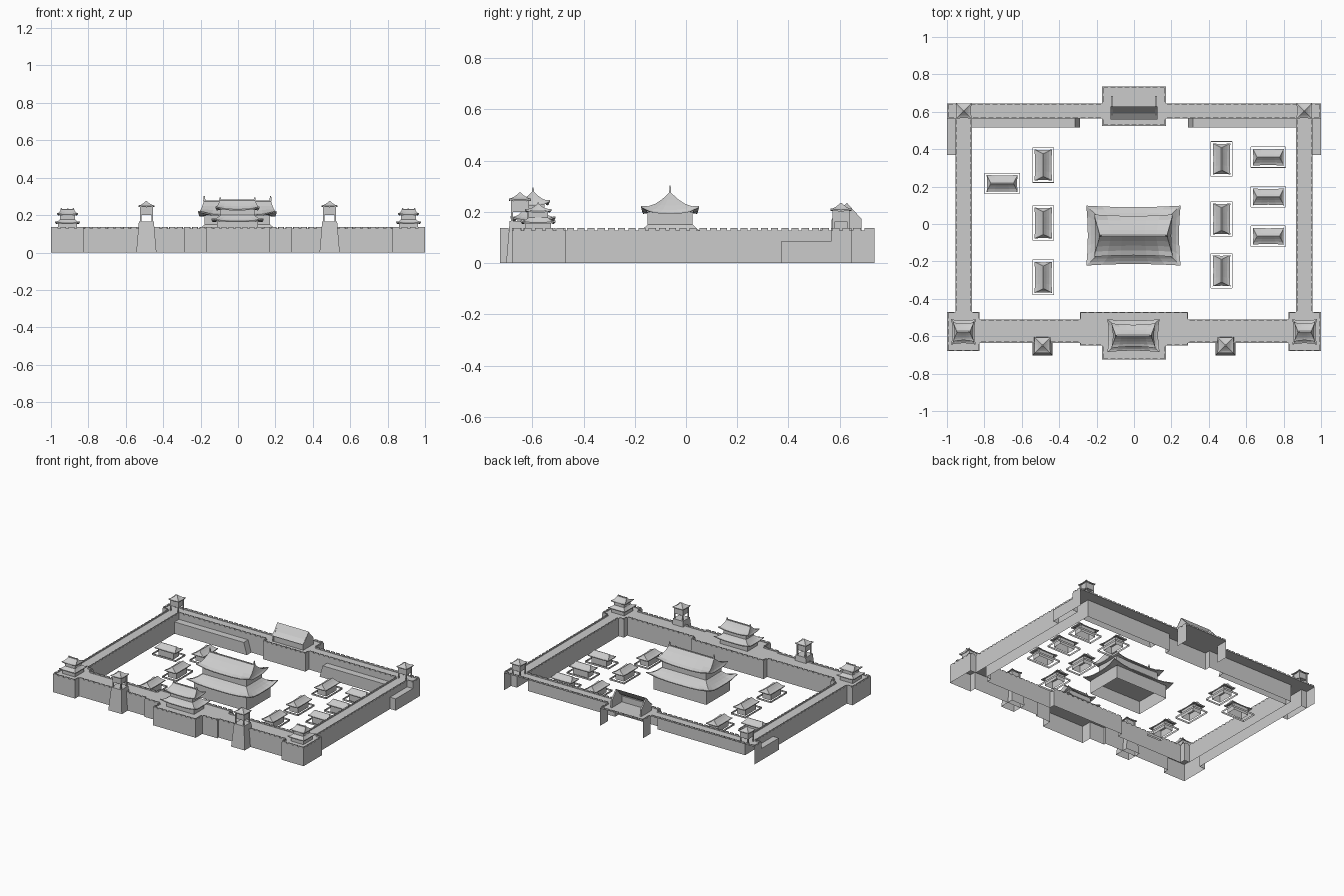
import bpy, bmesh
from mathutils import Vector

cube = bpy.data.objects.get("Cube")
if cube:
    bpy.data.objects.remove(cube, do_unlink=True)

stone = bpy.data.materials.new("pale_grey")
stone.use_nodes = True
GREY = (0.6, 0.6, 0.6, 1)
stone.diffuse_color = GREY
stone.node_tree.nodes["Principled BSDF"].inputs["Base Color"].default_value = GREY


def finish(bm, name, recalc=True):
    if recalc:
        bmesh.ops.recalc_face_normals(bm, faces=bm.faces[:])
    mesh = bpy.data.meshes.new(name)
    bm.to_mesh(mesh)
    bm.free()
    mesh.materials.append(stone)
    obj = bpy.data.objects.new(name, mesh)
    bpy.context.collection.objects.link(obj)
    return obj


def add_box(bm, x0, x1, y0, y1, z0, z1, taper=1.0, bottom=False):
    """Box with an open underside; the top may be narrowed."""
    cx, cy = (x0 + x1) / 2, (y0 + y1) / 2
    corners = [(x0, y0), (x1, y0), (x1, y1), (x0, y1)]
    low = [bm.verts.new((x, y, z0)) for x, y in corners]
    high = [bm.verts.new((cx + (x - cx) * taper, cy + (y - cy) * taper, z1)) for x, y in corners]
    for i in range(4):
        j = (i + 1) % 4
        bm.faces.new((low[i], low[j], high[j], high[i]))
    bm.faces.new(high)
    if bottom:
        bm.faces.new(low[::-1])


def centred(bm, x, y, hx, hy, z0, z1, **kw):
    add_box(bm, x - hx, x + hx, y - hy, y + hy, z0, z1, **kw)


def add_roof(bm, x, y, z0, z1, eave, top, lift=0.02, bow=0.008, rings=4, n=6):
    """Hipped roof with concave slopes and upswept corners."""
    def ring(t, hx, hy, z):
        out = []
        for k in range(4):
            for i in range(n):
                s = -1 + 2 * i / n
                a = bow * (1 - t) * (1 - s * s)
                px, py = [(s * hx, a - hy), (hx - a, s * hy),
                          (-s * hx, hy - a), (a - hx, -s * hy)][k]
                up = lift * (1 - t) ** 2 * abs(s) ** 3
                out.append(bm.verts.new((x + px, y + py, z + up)))
        return out

    loops = [ring(0.5, eave[0] * 0.8, eave[1] * 0.8, z0)]
    loops.append(ring(0, eave[0], eave[1], z0 - 0.003))
    for r in range(rings + 1):
        t = r / rings
        loops.append(ring(t, eave[0] + (top[0] - eave[0]) * t, eave[1] + (top[1] - eave[1]) * t,
                          z0 + 0.003 + (z1 - z0 - 0.003) * t ** 1.5))
    for a, b in zip(loops, loops[1:]):
        for i in range(len(a)):
            j = (i + 1) % len(a)
            bm.faces.new((a[i], a[j], b[j], b[i]))
    bm.faces.new(loops[-1])


# ---- Fortress wall: half outlines on the +x side, mirrored to closed loops ----
DECK = 0.125
outer_half = [(.17, -.725), (.17, -.65), (.29, -.65), (.29, -.635), (.825, -.635), (.825, -.68),
              (1, -.68), (1, -.47), (.955, -.47), (.955, .565), (1, .565), (1, .645),
              (.17, .645), (.17, .735)]
inner_half = [(.29, -.47), (.29, -.51), (.825, -.51), (.825, -.47), (.867, -.47),
              (.867, .565), (.17, .565), (.17, .525)]


def full_loop(half):
    return half + [(-x, y) for x, y in reversed(half)]


outer, inner = full_loop(outer_half), full_loop(inner_half)
bm = bmesh.new()
rim = []
for loop in (outer, inner):
    low = [bm.verts.new((x, y, 0)) for x, y in loop]
    high = [bm.verts.new((x, y, DECK)) for x, y in loop]
    for i in range(len(loop)):
        j = (i + 1) % len(loop)
        rim.append(bm.edges.new((high[i], high[j])))
        # the rear outside face is left open
        if loop is outer and min(loop[i][1], loop[j][1]) > 0.6:
            if loop[i][1] == loop[j][1]:
                continue
        order = (low[i], low[j], high[j], high[i])
        bm.faces.new(order if loop is outer else order[::-1])
deck = bmesh.ops.triangle_fill(bm, edges=rim, use_beauty=True, normal=(0, 0, 1))
for f in deck["geom"]:
    if isinstance(f, bmesh.types.BMFace):
        f.normal_update()
        if f.normal.z < 0:
            f.normal_flip()
finish(bm, "fortress_wall", recalc=False)

# ---- Battlements along both edges of the walkway ----
bm = bmesh.new()
THICK, PITCH = 0.007, 0.04
for loop, side in ((outer, 1), (inner, -1)):
    for i, start in enumerate(loop):
        a, b = Vector(start), Vector(loop[(i + 1) % len(loop)])
        length = (b - a).length
        along = (b - a).normalized()
        inward = Vector((-along.y, along.x)) * side * THICK
        count = max(1, round(length / PITCH))
        step = length / count
        for k in range(count):
            p = a + along * step * (k + 0.15)
            q = a + along * step * (k + 0.85) + inward
            add_box(bm, min(p.x, q.x), max(p.x, q.x), min(p.y, q.y), max(p.y, q.y),
                    DECK, DECK + 0.011)
        # low kerb below the merlons
        q = b + inward
        add_box(bm, min(a.x, q.x), max(a.x, q.x), min(a.y, q.y), max(a.y, q.y), DECK, DECK + 0.003)
finish(bm, "battlements")

# ---- Lower ledges inside the rear wall and outside the rear corners ----
bm = bmesh.new()
for s in (-1, 1):
    pts = [(.29, 0), (.315, .085), (.867, .085), (.867, 0)]
    front = [bm.verts.new((s * x, .515, z)) for x, z in pts]
    back = [bm.verts.new((s * x, .565, z)) for x, z in pts]
    bm.faces.new(front)
    for i in range(2):
        bm.faces.new((front[i], front[i + 1], back[i + 1], back[i]))
    x0, x1 = sorted((s * .955, s * 1))
    add_box(bm, x0, x1, .37, .565, 0, .085)
finish(bm, "rear_ledges")


# ---- Open pavilions on posts ----
def pavilion(name, x, y, z, r, base=False):
    bm = bmesh.new()
    if base:
        centred(bm, x, y, r * 1.35, r * 1.35, 0, z, taper=0.74)
    for sx in (-1, 1):
        for sy in (-1, 1):
            centred(bm, x + sx * r * .78, y + sy * r * .78, .004, .004, z, z + .08)
    centred(bm, x, y, r * .8, r * .8, z + .035, z + .078, bottom=True)
    add_roof(bm, x, y, z + .08, z + .11, (r * 1.08, r * 1.08), (.003, .003), lift=.004, bow=.002, n=4)
    finish(bm, name)


for s, word in ((-1, "right"), (1, "left")):
    pavilion(f"front_turret_{word}", s * .49, -.648, .165, .04, base=True)
    pavilion(f"rear_corner_pavilion_{word}", s * .91, .605, DECK, .038)


# ---- Two-tier halls ----
def ridge_beam(bm, x, y, half, z, horn):
    centred(bm, x, y, half, .004, z - .006, z + .004)
    for s in (-1, 1):
        centred(bm, x + s * (half - .003), y, .006, .004, z, z + horn, taper=.5)


def two_tier(name, x, y, z, body, eave1, z1, waist, z2, eave2, z3, ridge, z4, lift, horn):
    bm = bmesh.new()
    centred(bm, x, y, *body, z, z1)
    add_roof(bm, x, y, z1, z2, eave1, waist, lift=lift)
    centred(bm, x, y, *waist, z2 - .01, z3 + .004)
    add_roof(bm, x, y, z3, z4, eave2, (ridge, .003), lift=lift)
    ridge_beam(bm, x, y, ridge, z4, horn)
    finish(bm, name)


two_tier("great_hall", -.003, -.062, 0, (.21, .135), (.252, .16), .095, (.175, .088), .15,
         (.21, .113), .195, .18, .275, .025, .028)
two_tier("front_gatehouse", -.003, -.597, DECK, (.11, .058), (.14, .088), .165, (.09, .045), .2,
         (.118, .066), .228, .095, .28, .015, .014)
for s, word in ((-1, "right"), (1, "left")):
    two_tier(f"front_corner_tower_{word}", s * .912, -.577, DECK, (.05, .05), (.066, .068), .155,
             (.04, .038), .177, (.056, .052), .2, .035, .23, .008, .007)

# ---- Rear gatehouse: gable walls and front slope, open at the rear ----
bm = bmesh.new()
GABLE = [(.568, DECK), (.568, .17), (.628, .235), (.685, .172), (.685, DECK)]
for s in (-1, 1):
    sides = [[bm.verts.new((s * x, y, z)) for y, z in GABLE] for x in (.113, .123)]
    bm.faces.new(sides[0])
    bm.faces.new(sides[1])
    for i in range(4):
        bm.faces.new((sides[0][i], sides[0][i + 1], sides[1][i + 1], sides[1][i]))
rows = [[bm.verts.new((x, y, z)) for x in (-.125, .125)]
        for y, z in [(.57, DECK), (.57, .168), (.56, .168), (.592, .192), (.628, .238)]]
for a, b in zip(rows, rows[1:]):
    bm.faces.new((a[0], a[1], b[1], b[0]))
finish(bm, "rear_gatehouse")


# ---- Courtyard houses, each inside a low fence ----
def house(name, x, y, hx, hy):
    bm = bmesh.new()
    centred(bm, x, y, hx * .72, hy * .72, 0, .05)
    if hx > hy:
        top = (hx - .022, .002)
    else:
        top = (.002, hy - .022)
    add_roof(bm, x, y, .048, .08, (hx, hy), top, lift=.004, bow=.003, rings=3, n=4)
    fx, fy = hx + .01, hy + .01
    for s in (-1, 1):
        centred(bm, x + s * fx, y, .0015, fy, 0, .012)
        centred(bm, x, y + s * fy, fx, .0015, 0, .012)
    finish(bm, name)


for i, y in enumerate((.315, .005, -.285)):
    house(f"right_house_{i + 1}", -.485, y, .047, .083)
for i, y in enumerate((.348, .027, -.25)):
    house(f"left_house_{i + 1}", .468, y, .047, .083)
for i, y in enumerate((.357, .145, -.065)):
    house(f"far_left_house_{i + 1}", .718, y, .083, .045)
house("far_right_house", -.705, .217, .083, .045)
